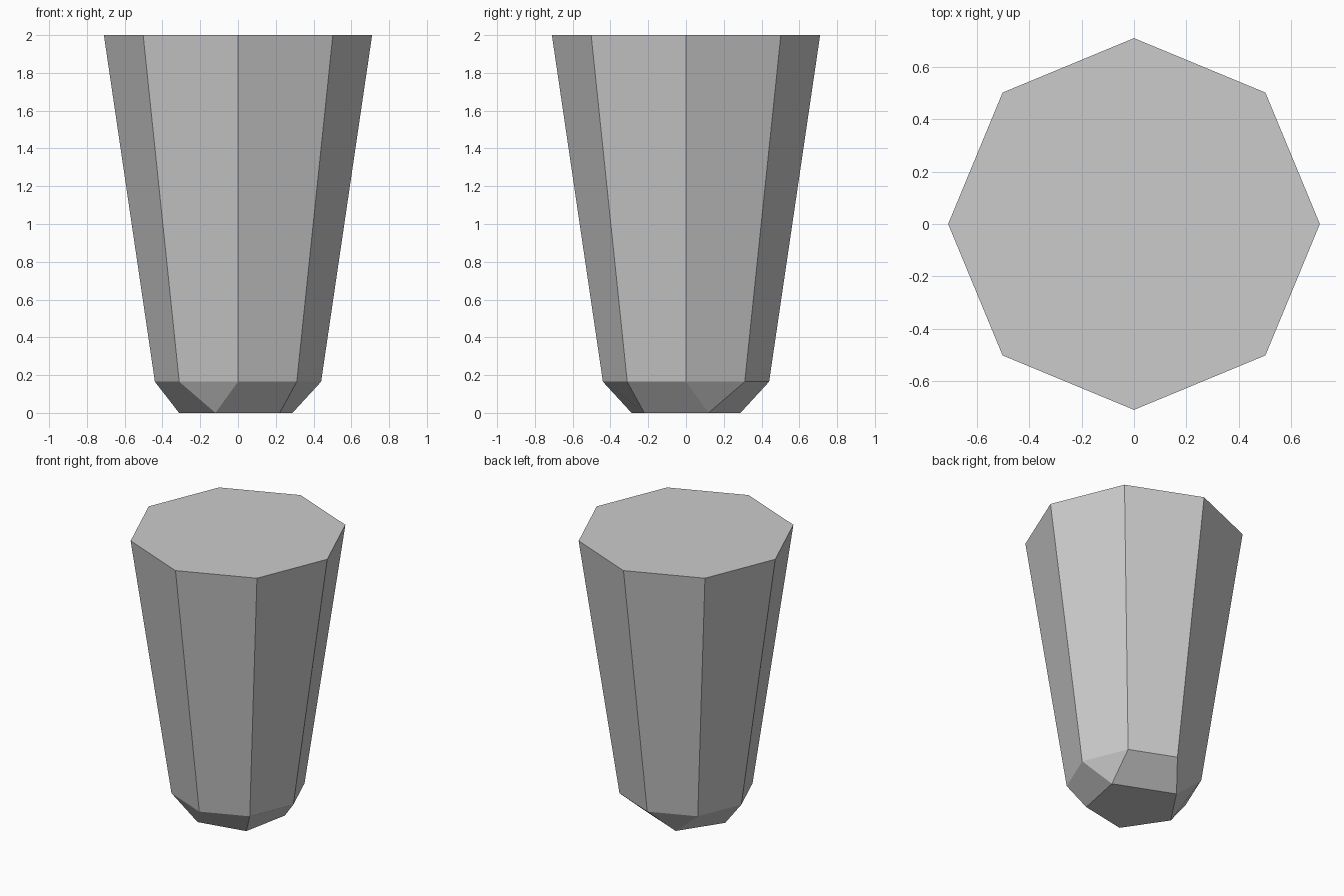
import bpy
import bmesh
from math import cos, sin, radians

cube = bpy.data.objects.get("Cube")
if cube:
    bpy.data.objects.remove(cube, do_unlink=True)

SIDES = 8
STEP = 360 / SIDES

# Plain grey
grey = bpy.data.materials.new("light_grey")
grey.use_nodes = True
colour = (0.6, 0.6, 0.6, 1)
grey.diffuse_color = colour
grey.node_tree.nodes["Principled BSDF"].inputs["Base Color"].default_value = colour


def polar(radius, angle, z):
    a = radians(angle)
    return (radius * cos(a), radius * sin(a), z)


def ring(bm, radius, z):
    return [bm.verts.new(polar(radius, i * STEP, z)) for i in range(SIDES)]


bm = bmesh.new()

# Tapered shaft
top = ring(bm, 0.71, 2)
waist = ring(bm, 0.44, 0.165)

# Chipped foot: three neighbouring pairs of corners share one point
foot = ring(bm, 0.312, 0)
for first in (0, 2, 5):
    shared = bm.verts.new(polar(0.312, (first + 0.5) * STEP, 0))
    for i in (first, first + 1):
        bm.verts.remove(foot[i])
        foot[i] = shared

# Side faces, triangles where the foot corners are shared
for upper, lower in ((top, waist), (waist, foot)):
    for i in range(SIDES):
        j = (i + 1) % SIDES
        corners = [upper[i], lower[i], lower[j], upper[j]]
        bm.faces.new(list(dict.fromkeys(corners)))

# End caps
bm.faces.new(top)
bm.faces.new(list(dict.fromkeys(reversed(foot))))
bmesh.ops.recalc_face_normals(bm, faces=bm.faces[:])

mesh = bpy.data.meshes.new("tapered_post")
bm.to_mesh(mesh)
bm.free()
mesh.materials.append(grey)
post = bpy.data.objects.new("tapered_post", mesh)
bpy.context.collection.objects.link(post)
